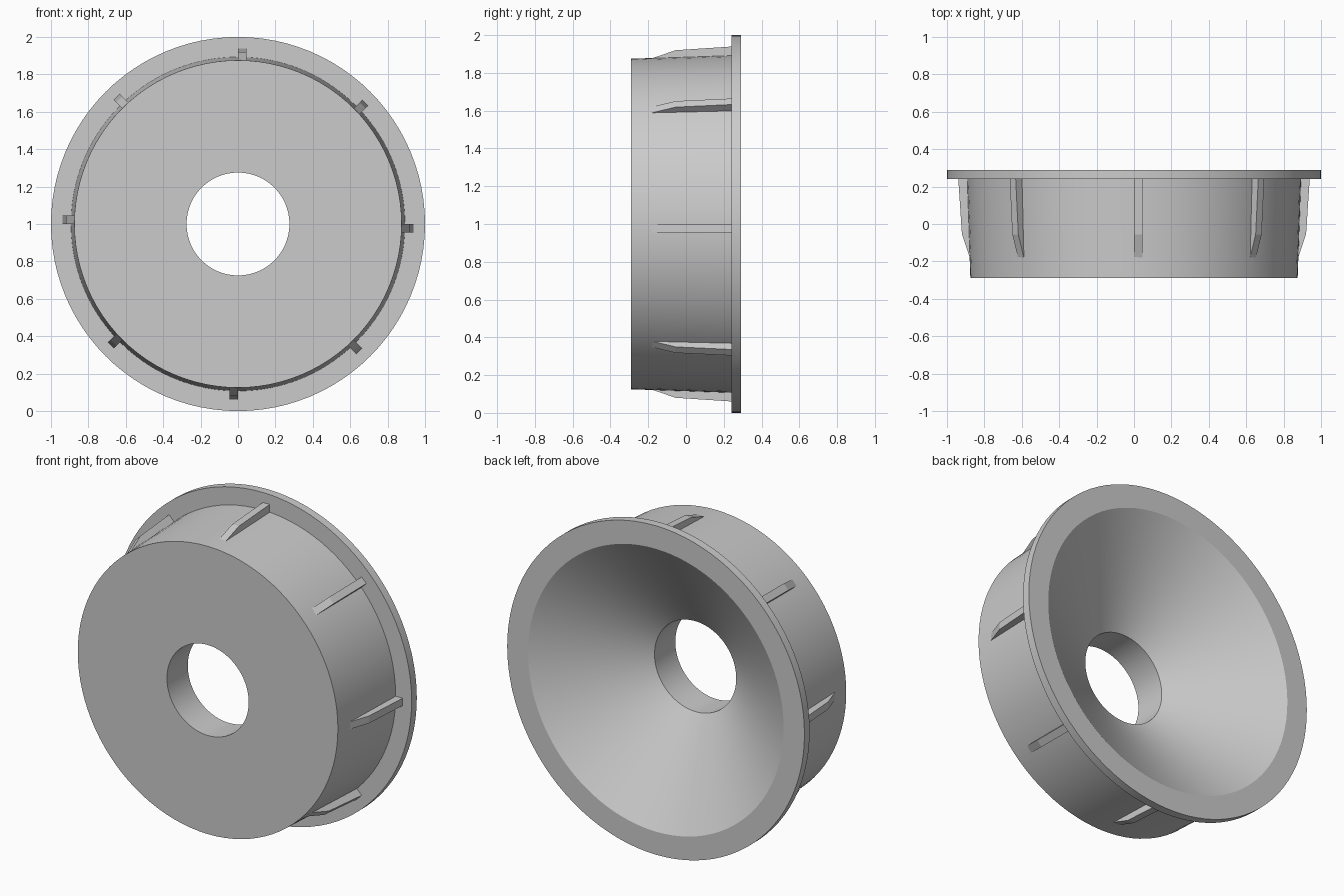
import bpy, bmesh, math
from mathutils import Matrix, Vector

cube = bpy.data.objects.get("Cube")
if cube:
    bpy.data.objects.remove(cube)

SEGMENTS = 96
RIBS = 8
RIB_WIDTH = 0.045
CENTRE = Vector((0, 0, 1))

grey = bpy.data.materials.new("plain_grey")
grey.use_nodes = True
colour = (0.6, 0.6, 0.6, 1)
grey.diffuse_color = colour
grey.node_tree.nodes["Principled BSDF"].inputs["Base Color"].default_value = colour


def finish(bm, name, smooth):
    bmesh.ops.recalc_face_normals(bm, faces=bm.faces)
    mesh = bpy.data.meshes.new(name)
    bm.to_mesh(mesh)
    bm.free()
    mesh.materials.append(grey)
    if smooth:
        mesh.shade_smooth()
        mesh.set_sharp_from_angle(angle=math.radians(30))
    obj = bpy.data.objects.new(name, mesh)
    obj.location = CENTRE
    bpy.context.collection.objects.link(obj)
    return obj


def lathe(name, profile):
    """Spin a closed (radius, y) profile around the y axis."""
    bm = bmesh.new()
    verts = [bm.verts.new((0, y, r)) for r, y in profile]
    edges = [bm.edges.new((a, b)) for a, b in zip(verts, verts[1:] + verts[:1])]
    bmesh.ops.spin(bm, geom=verts + edges, cent=(0, 0, 0), axis=(0, 1, 0),
                   angle=math.tau, steps=SEGMENTS, use_merge=True)
    bmesh.ops.remove_doubles(bm, verts=bm.verts, dist=1e-5)
    return finish(bm, name, True)


def rib(name, angle):
    """Extrude the tapered rib outline sideways, then turn it into place."""
    outline = [(0.85, 0.25), (0.94, 0.25), (0.92, -0.055), (0.874, -0.19), (0.85, -0.19)]
    bm = bmesh.new()
    face = bm.faces.new([bm.verts.new((0, y, r)) for r, y in outline])
    side = bmesh.ops.extrude_face_region(bm, geom=[face])["geom"]
    bmesh.ops.translate(bm, vec=(RIB_WIDTH, 0, 0),
                        verts=[v for v in side if isinstance(v, bmesh.types.BMVert)])
    bm.transform(Matrix.Rotation(angle, 4, "Y"))
    return finish(bm, name, False)


# Tapered plug with a rear flange, conical recess and straight centre hole
lathe("flanged_funnel_body", [
    (0.275, -0.29), (0.875, -0.29), (0.893, 0.24), (1.0, 0.24),
    (1.0, 0.29), (0.86, 0.29), (0.275, -0.09),
])

# Grip ribs around the plug, each set to one side of its radius
for i in range(RIBS):
    rib(f"grip_rib_{i + 1}", i * math.tau / RIBS)
